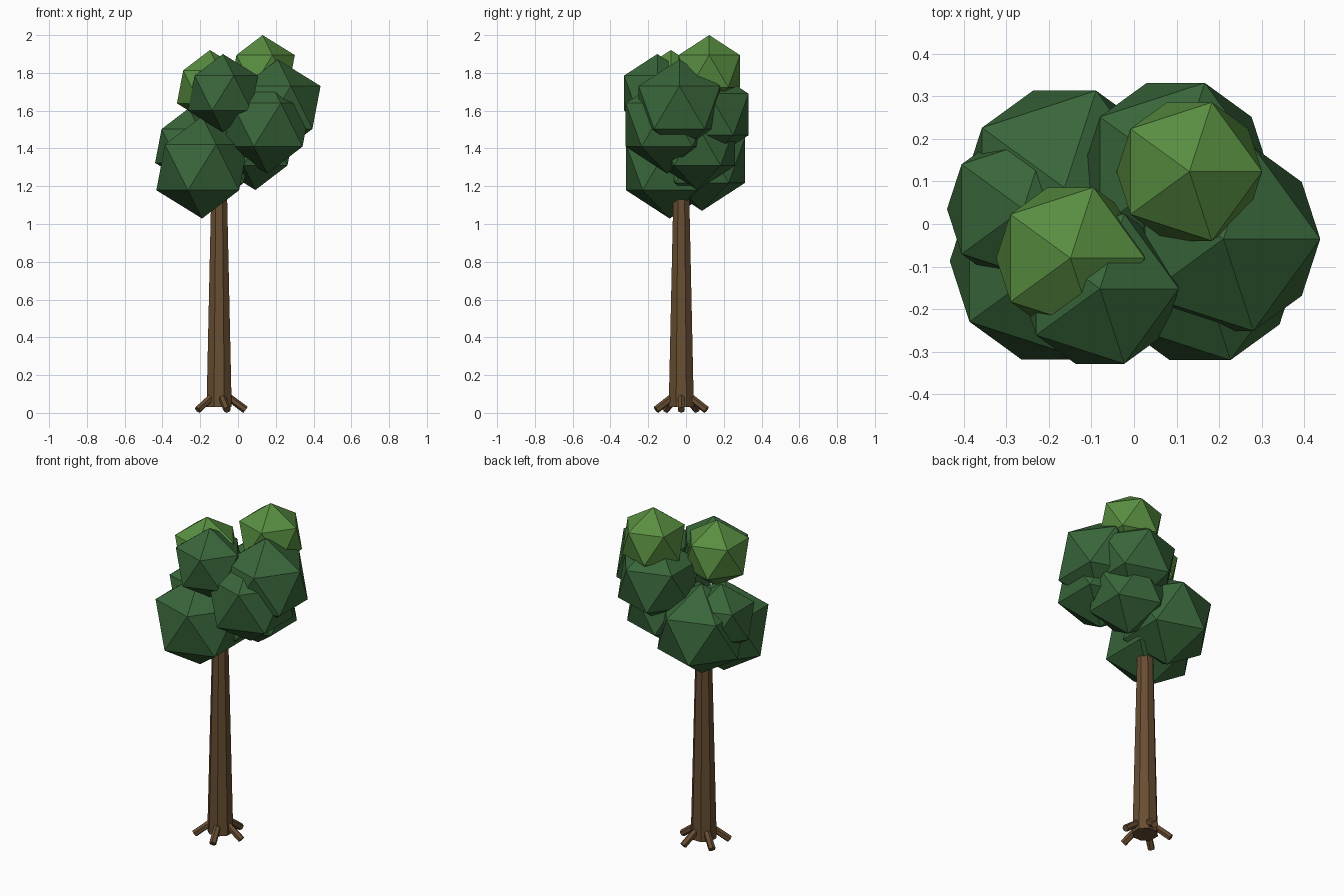
import bpy
import bmesh
from math import cos, sin, tau
from mathutils import Matrix, Vector

cube = bpy.data.objects.get("Cube")
if cube:
    bpy.data.objects.remove(cube, do_unlink=True)


def material(name, rgb):
    mat = bpy.data.materials.new(name)
    mat.use_nodes = True
    mat.diffuse_color = (*rgb, 1)
    mat.node_tree.nodes["Principled BSDF"].inputs["Base Color"].default_value = (*rgb, 1)
    return mat


bark = material("bark brown", (0.138, 0.075, 0.032))
dark_leaf = material("dark leaf green", (0.04, 0.133, 0.042))
light_leaf = material("light leaf green", (0.098, 0.27, 0.052))


def finish(name, bm, mat, location=(0, 0, 0)):
    mesh = bpy.data.meshes.new(name)
    bm.to_mesh(mesh)
    bm.free()
    mesh.materials.append(mat)
    obj = bpy.data.objects.new(name, mesh)
    obj.location = location
    bpy.context.collection.objects.link(obj)
    return obj


def tapered_rod(name, start, end, r_start, r_end, sides, turn=0.0):
    """Flat-sided rod from start to end."""
    start, end = Vector(start), Vector(end)
    axis = end - start
    place = (Matrix.Translation((start + end) / 2)
             @ axis.to_track_quat("Z", "Y").to_matrix().to_4x4()
             @ Matrix.Rotation(turn, 4, "Z"))
    bm = bmesh.new()
    bmesh.ops.create_cone(bm, cap_ends=True, segments=sides, radius1=r_start,
                          radius2=r_end, depth=axis.length, matrix=place)
    return finish(name, bm, bark)


def leaf_clump(name, centre, radius, mat):
    bm = bmesh.new()
    bmesh.ops.create_icosphere(bm, subdivisions=1, radius=radius)
    return finish(name, bm, mat, centre)


# Trunk
TX, TY = -0.10, -0.025
tapered_rod("trunk", (TX, TY, 0.03), (TX, TY, 1.35), 0.072, 0.041, 8, tau / 16)

# Five roots spreading around the trunk base
for i in range(5):
    c, s = cos(i * tau / 5), sin(i * tau / 5)
    tapered_rod(f"root_{i + 1}",
                (TX + 0.04 * c, TY + 0.04 * s, 0.09),
                (TX + 0.14 * c, TY + 0.14 * s, 0.016),
                0.02, 0.02, 6)

# Dark foliage clumps
dark_clumps = {
    "front_lower_clump": ((-0.19, -0.087, 1.30), 0.271),
    "back_lower_clump": ((-0.163, 0.085, 1.338), 0.268),
    "side_lower_clump": ((-0.26, 0.035, 1.413), 0.20),
    "inner_lower_clump": ((0.092, 0.06, 1.415), 0.235),
    "front_middle_clump": ((0.155, -0.10, 1.525), 0.258),
    "back_middle_clump": ((0.098, 0.122, 1.58), 0.246),
    "side_upper_clump": ((0.21, -0.035, 1.617), 0.254),
    "front_upper_clump": ((-0.08, -0.152, 1.693), 0.207),
}
for name, (centre, radius) in dark_clumps.items():
    leaf_clump(name, centre, radius, dark_leaf)

# Light crown clumps
leaf_clump("tall_crown_clump", (0.13, 0.123, 1.809), 0.191, light_leaf)
leaf_clump("short_crown_clump", (-0.149, -0.08, 1.726), 0.195, light_leaf)
